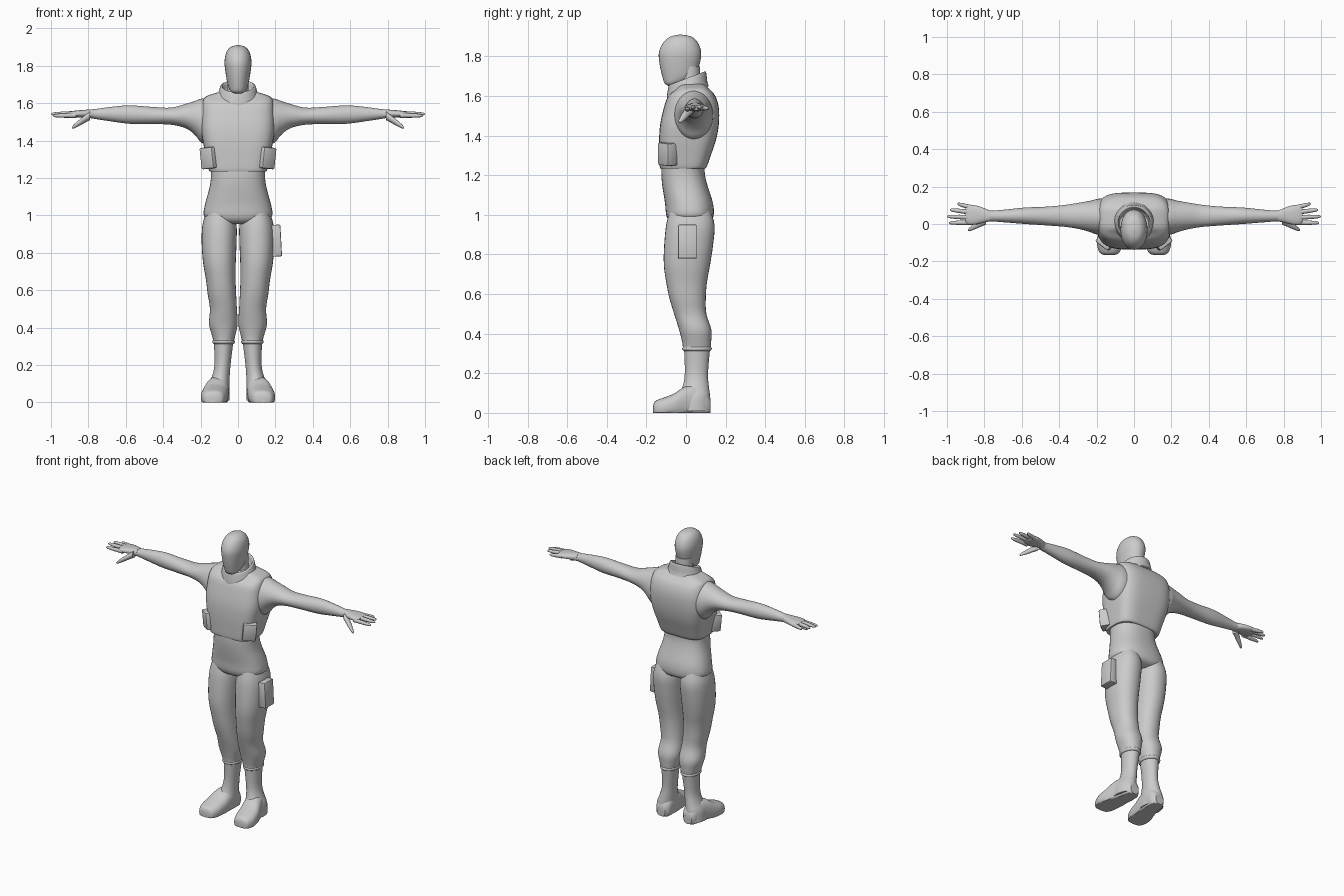
import bpy, bmesh, math
from mathutils import Vector, Matrix


def spow(v, p):
    return math.copysign(abs(v) ** p, v)


def smooth_rows(rows, steps):
    """Catmull-Rom interpolation between cross-sections."""
    out = []
    for i in range(len(rows) - 1):
        a, b, c, d = (rows[max(i - 1, 0)], rows[i], rows[i + 1], rows[min(i + 2, len(rows) - 1)])
        for s in range(steps):
            t = s / steps
            out.append([0.5 * (2 * q + (r - p) * t + (2 * p - 5 * q + 4 * r - w) * t * t
                               + (3 * q - p - 3 * r + w) * t ** 3)
                        for p, q, r, w in zip(a, b, c, d)])
    out.append(list(rows[-1]))
    return out


def loft(name, axis, rows, e=2.0, n=32, steps=4, mirror=False, tilt=0.0, caps=True, floor=False):
    """Skin superellipse sections; row = (position, u min, u max, v min, v max)."""
    bm = bmesh.new()
    rings = []
    for pos, u0, u1, v0, v1 in smooth_rows(rows, steps):
        ring = []
        for k in range(n):
            a = 2 * math.pi * k / n
            u = (u0 + u1) / 2 + (u1 - u0) / 2 * spow(math.cos(a), 2 / e)
            v = (v0 + v1) / 2 + (v1 - v0) / 2 * spow(math.sin(a), 2 / e)
            co = {'x': (pos, u, v), 'y': (u, pos, v), 'z': (u, v, pos + tilt * v)}[axis]
            if floor:
                co = (co[0], co[1], max(co[2], 0))
            ring.append(bm.verts.new(co))
        rings.append(ring)
    for r, s in zip(rings, rings[1:]):
        for k in range(n):
            j = (k + 1) % n
            bm.faces.new((r[k], r[j], s[j], s[k]))
    if caps:
        bm.faces.new(rings[0])
        bm.faces.new(rings[-1])
    return finish(name, bm, mirror)


def finish(name, bm, mirror=False):
    bmesh.ops.recalc_face_normals(bm, faces=bm.faces)
    me = bpy.data.meshes.new(name)
    bm.to_mesh(me)
    bm.free()
    ob = bpy.data.objects.new(name, me)
    bpy.context.collection.objects.link(ob)
    if mirror:
        ob.modifiers.new("mirror", 'MIRROR')
    return ob


def box(name, loc, size, rot=(0, 0, 0), mirror=False, bevel=0.008):
    bm = bmesh.new()
    bmesh.ops.create_cube(bm, size=1, matrix=Matrix.Diagonal((*size, 1)))
    bmesh.ops.bevel(bm, geom=bm.edges[:], offset=bevel, segments=2, affect='EDGES', profile=0.5)
    m = Matrix.Translation(loc)
    for ang, ax in zip(rot, 'XYZ'):
        m = m @ Matrix.Rotation(math.radians(ang), 4, ax)
    bm.transform(m)
    return finish(name, bm, mirror)


def finger(name, p, q, r0, r1):
    p, q = Vector(p), Vector(q)
    rows = []
    for t, k in ((0, 1), (0.3, 0.95), (0.5, 1.0), (0.75, 0.95), (0.93, 0.75), (1, 0.2)):
        c, r = p.lerp(q, t), (r0 + (r1 - r0) * t) * k
        rows.append((c.x, c.y - r, c.y + r, c.z - r, c.z + r))
    loft(name, 'x', rows, n=12, steps=2, mirror=True)


# Head and neck
loft("head", 'z', [(1.652, -.02, .02, -.09, -.06), (1.665, -.04, .04, -.108, -.02),
                   (1.70, -.055, .055, -.12, .045), (1.76, -.066, .066, -.133, .068),
                   (1.82, -.072, .072, -.137, .077), (1.87, -.063, .063, -.115, .06),
                   (1.9, -.04, .04, -.08, .028), (1.91, -.008, .008, -.036, -.02)], e=2.1)
loft("neck", 'z', [(1.56, -.065, .065, -.05, .085), (1.65, -.056, .056, -.035, .075),
                   (1.75, -.055, .055, -.03, .07)])

# Raised collar, tilted down to the front
loft("collar", 'z', [(1.605, -.12, .12, -.095, .115), (1.63, -.112, .112, -.097, .108),
                     (1.675, -.098, .098, -.09, .103), (1.687, -.093, .093, -.085, .098),
                     (1.685, -.083, .083, -.075, .088), (1.65, -.075, .075, -.065, .08),
                     (1.64, -.05, .05, -.03, .06)], tilt=.38, caps=False, steps=3)

# Boxy vest over the upper body
loft("vest", 'z', [(1.235, -.145, .145, -.122, .09), (1.24, -.155, .155, -.132, .103),
                   (1.30, -.168, .168, -.135, .125), (1.38, -.185, .185, -.136, .152),
                   (1.46, -.197, .197, -.13, .166), (1.54, -.196, .196, -.112, .166),
                   (1.60, -.19, .19, -.09, .148), (1.635, -.172, .172, -.05, .118),
                   (1.66, -.10, .10, -.03, .09)], e=3.6, n=48)
box("vest_pouch", (.15, -.092, 1.308), (.085, .065, .115), (0, 6, 38), mirror=True)

# Waist and pelvis
loft("pelvis", 'z', [(.955, -.09, .09, -.06, .09), (.97, -.15, .15, -.085, .125),
                     (1.0, -.183, .183, -.1, .14), (1.06, -.176, .176, -.106, .136),
                     (1.15, -.152, .152, -.12, .108), (1.22, -.144, .144, -.125, .094),
                     (1.3, -.15, .15, -.12, .1)], e=2.4, n=40)

# Trouser legs
loft("trouser_leg", 'z', [(1.03, .03, .165, -.08, .12), (.95, .008, .19, -.1, .144),
                          (.85, .008, .194, -.11, .137), (.75, .012, .187, -.112, .122),
                          (.66, .013, .172, -.1, .106), (.58, .01, .162, -.084, .1),
                          (.5, .006, .15, -.06, .103), (.42, .002, .155, -.035, .128),
                          (.36, .014, .14, -.02, .127), (.335, .02, .133, -.016, .125),
                          (.325, .021, .133, -.016, .125)], e=2.2, mirror=True)

# Boots
loft("boot_cuff", 'z', [(.312, .025, .128, -.008, .12), (.318, .018, .136, -.018, .129),
                        (.328, .017, .137, -.019, .13), (.334, .022, .131, -.012, .124)],
     steps=2, mirror=True)
loft("boot_shaft", 'z', [(.33, .024, .129, -.01, .122), (.2, .04, .126, -.006, .111),
                         (.13, .045, .142, -.018, .116), (.08, .046, .165, -.045, .122),
                         (.01, .046, .17, -.05, .124)], mirror=True)
loft("boot_foot", 'y', [(-.166, .11, .155, 0, .035), (-.155, .08, .182, -.02, .06),
                        (-.11, .06, .198, -.025, .078), (-.06, .053, .193, -.025, .098),
                        (-.01, .048, .178, -.025, .13), (.05, .046, .16, -.025, .14),
                        (.1, .05, .15, -.02, .11), (.125, .07, .13, 0, .07)],
     e=2.5, mirror=True, floor=True)

# Thigh holster on one side
box("thigh_holster", (.205, .007, .865), (.052, .094, .17), (0, -3, 0), bevel=.006)

# Arms
loft("arm", 'x', [(.12, -.06, .14, 1.37, 1.63), (.19, -.058, .135, 1.385, 1.625),
                  (.23, -.045, .125, 1.43, 1.612), (.28, -.03, .116, 1.466, 1.596),
                  (.36, -.016, .103, 1.485, 1.576), (.46, -.008, .093, 1.488, 1.58),
                  (.58, .0, .088, 1.49, 1.588), (.68, .008, .078, 1.503, 1.58),
                  (.76, .014, .071, 1.515, 1.569), (.79, .013, .073, 1.52, 1.566)], mirror=True)

# Hands
loft("palm", 'x', [(.77, .014, .071, 1.518, 1.568), (.81, .006, .088, 1.523, 1.565),
                   (.85, -.003, .1, 1.524, 1.562), (.885, -.003, .1, 1.525, 1.558),
                   (.9, .01, .09, 1.53, 1.553)], e=2.4, mirror=True)
for label, y0, y1, x1, z in (("index", .008, .006, .99, 1.533), ("middle", .035, .04, 1.0, 1.542),
                             ("ring", .062, .076, .985, 1.543), ("little", .087, .108, .945, 1.538)):
    finger(label + "_finger", (.865, y0, z + .002), (x1, y1, z), .0145, .0095)
finger("thumb", (.79, .022, 1.535), (.888, -.033, 1.468), .025, .011)

# Smooth shading with sharp creases
bpy.ops.object.select_all(action='SELECT')
bpy.context.view_layer.objects.active = bpy.data.objects["vest"]
bpy.ops.object.shade_smooth_by_angle(angle=math.radians(40))
